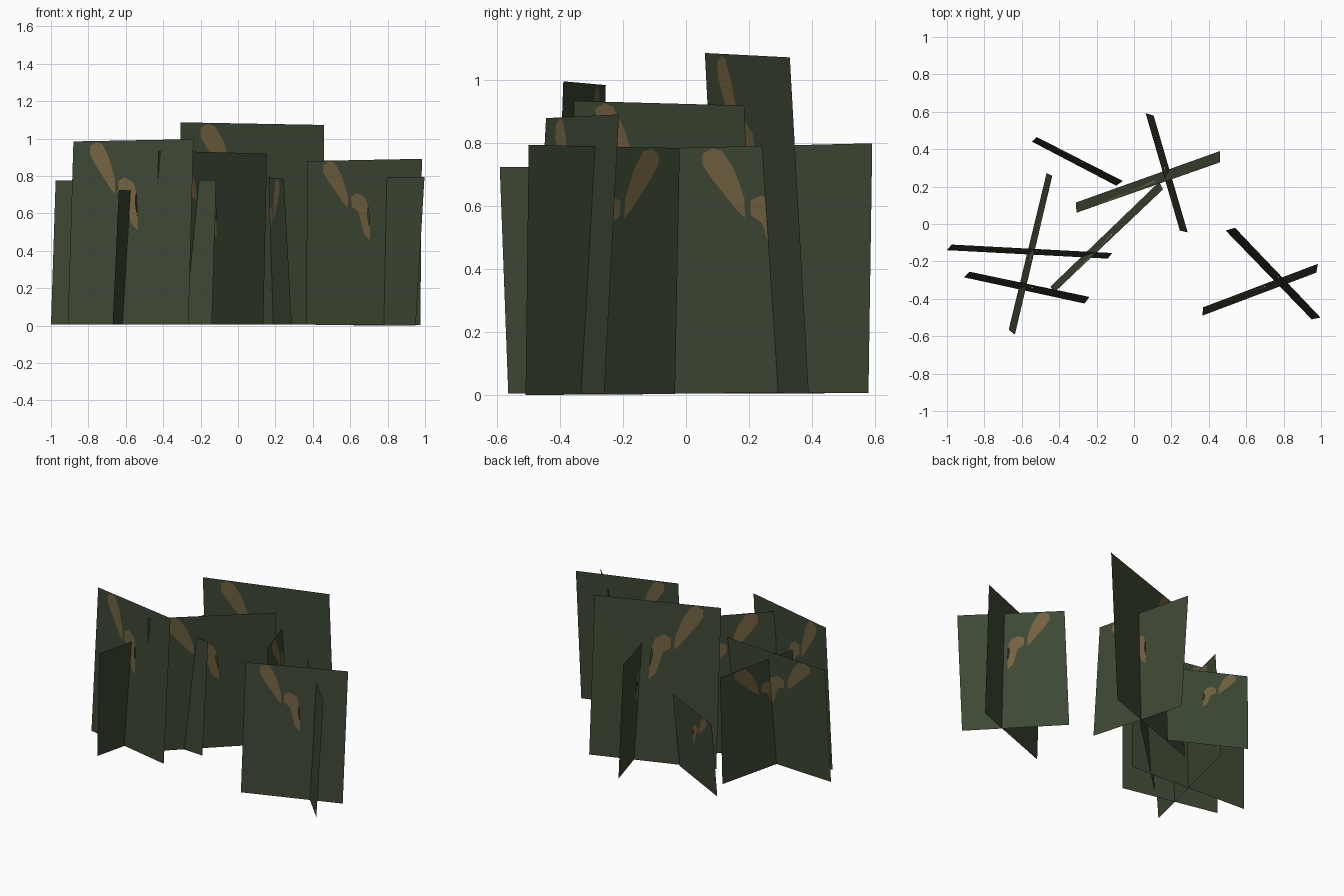
import bpy, bmesh
from mathutils import Vector

if "Cube" in bpy.data.objects:
    bpy.data.objects.remove(bpy.data.objects["Cube"])


def material(name, rgb):
    m = bpy.data.materials.new(name)
    m.diffuse_color = (*rgb, 1)
    m.use_nodes = True
    m.node_tree.nodes["Principled BSDF"].inputs["Base Color"].default_value = m.diffuse_color
    return m


LEAF = material("dark leaf green", (0.046, 0.064, 0.034))
SEED = material("dry seed brown", (0.165, 0.122, 0.050))

# Seed head outlines in card space: (across, down from the top), 0 to 1
SEED_HEADS = [
    [(.14, .025), (.19, .005), (.24, .016), (.30, .09), (.355, .21),
     (.36, .29), (.32, .26), (.26, .20), (.19, .13), (.14, .07)],
    [(.385, .22), (.44, .20), (.51, .23), (.535, .28), (.53, .34), (.55, .41),
     (.555, .49), (.50, .45), (.47, .37), (.45, .315), (.39, .28)],
]


def grass_card(name, base_a, base_b, top_a, top_b):
    """Leaning flat card from edge a to edge b, with seed heads cut in."""
    bm = bmesh.new()

    def loop(points):
        vs = [bm.verts.new((u, 1 - d, 0)) for u, d in points]
        es = [bm.edges.new((vs[i], vs[(i + 1) % len(vs)])) for i in range(len(vs))]
        return vs, es

    edges = loop([(0, 1), (1, 1), (1, 0), (0, 0)])[1]
    heads = []
    for outline in SEED_HEADS:
        vs, es = loop(outline)
        heads.append(vs)
        edges += es
    # Leaf area around the heads, then the heads themselves
    bmesh.ops.triangle_fill(bm, edges=edges, use_beauty=True, normal=(0, 0, 1))
    for vs in heads:
        inside = set(vs)
        old = [f for f in bm.faces if all(v in inside for v in f.verts)]
        bmesh.ops.delete(bm, geom=old, context='FACES_ONLY')
        bm.faces.new(vs[::-1]).material_index = 1
    # Place the flat card in space
    a0, b0, a1, b1 = (Vector(p) for p in (base_a, base_b, top_a, top_b))
    for v in bm.verts:
        u, h = v.co.x, v.co.y
        v.co = a0.lerp(b0, u).lerp(a1.lerp(b1, u), h)
    mesh = bpy.data.meshes.new(name)
    bm.to_mesh(mesh)
    bm.free()
    mesh.materials.append(LEAF)
    mesh.materials.append(SEED)
    bpy.context.collection.objects.link(bpy.data.objects.new(name, mesh))


# Base corners, then top corners, of every card
CARDS = {
    "back_left_short": [(-.545, .44, .005), (-.095, .205, .005), (-.52, .465, .50), (-.06, .23, .50)],
    "left_crosswise": [(-.467, .273, .005), (-.67, -.565, .005), (-.437, .257, .72), (-.637, -.592, .725)],
    "left_wide": [(-1.0, -.14, .005), (-.14, -.185, .005), (-.975, -.11, .775), (-.117, -.155, .78)],
    "front_left_tall": [(-.91, -.285, .007), (-.265, -.425, .007), (-.88, -.255, .985), (-.238, -.39, .997)],
    "middle_diagonal": [(-.447, -.335, .007), (.135, .225, .005), (-.425, -.365, .935), (.155, .185, .92)],
    "back_tall": [(-.31, .115, .007), (.46, .39, .005), (-.308, .06, 1.087), (.46, .33, 1.073)],
    "back_crosswise": [(.287, -.045, .005), (.105, .58, .007), (.245, -.035, .785), (.062, .592, .80)],
    "front_right": [(.365, -.49, .005), (.975, -.26, .003), (.37, -.445, .88), (.983, -.213, .892)],
    "right_diagonal": [(.49, -.035, .003), (.95, -.51, .0), (.54, -.02, .785), (.997, -.50, .795)],
}
for name, corners in CARDS.items():
    grass_card("grass_card_" + name, *corners)
